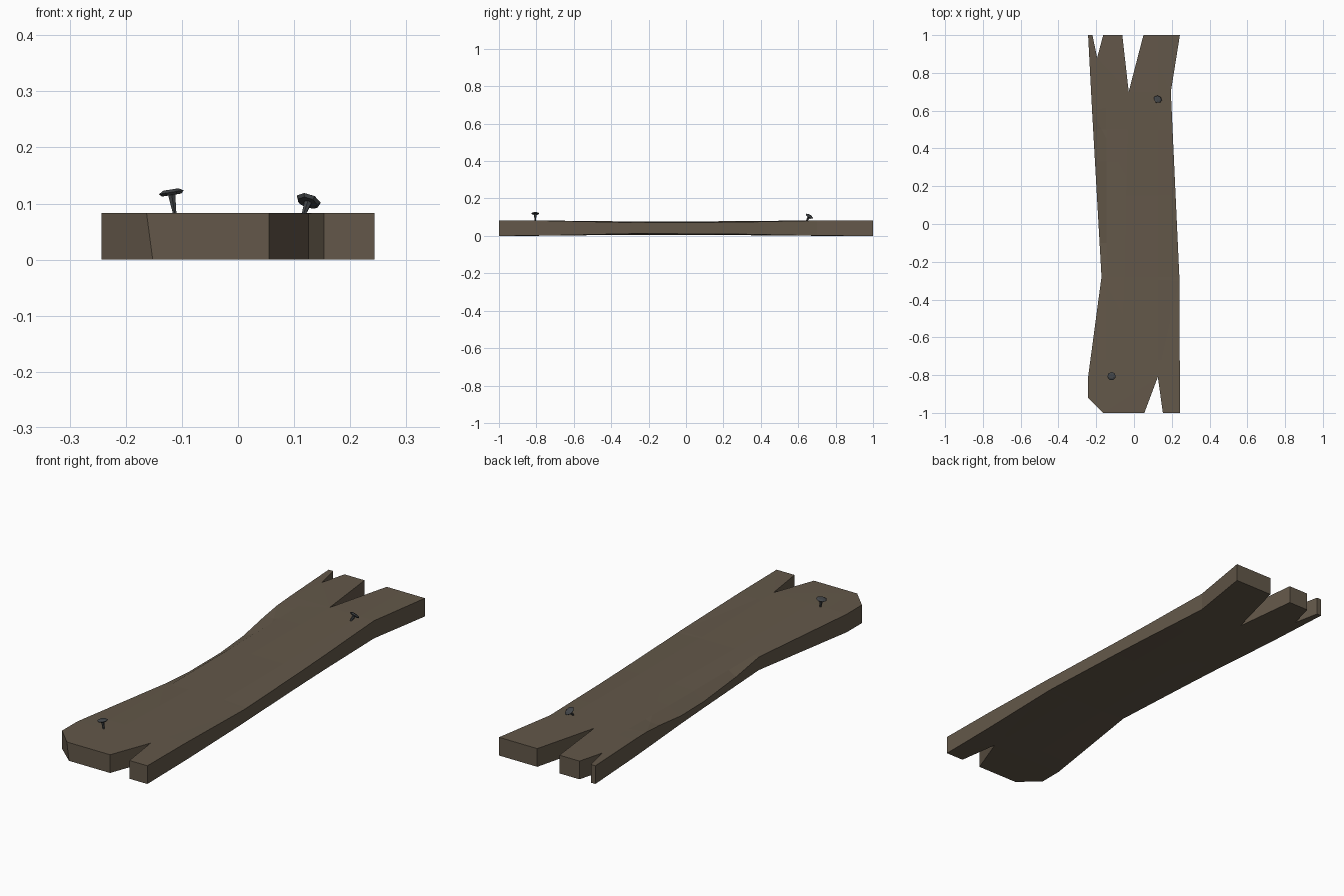
import bpy, bmesh
from mathutils import Vector

if "Cube" in bpy.data.objects:
    bpy.data.objects.remove(bpy.data.objects["Cube"])

T = 0.083  # plank thickness


def material(name, rgb):
    m = bpy.data.materials.new(name)
    m.diffuse_color = (*rgb, 1)
    m.use_nodes = True
    m.node_tree.nodes["Principled BSDF"].inputs["Base Color"].default_value = m.diffuse_color
    return m


def finish(bm, name, mat):
    bmesh.ops.recalc_face_normals(bm, faces=bm.faces[:])
    me = bpy.data.meshes.new(name)
    bm.to_mesh(me)
    bm.free()
    me.materials.append(mat)
    ob = bpy.data.objects.new(name, me)
    bpy.context.collection.objects.link(ob)
    return ob


def ramp(v, pts):
    # piecewise linear interpolation
    for (a, fa), (b, fb) in zip(pts, pts[1:]):
        if a <= v <= b:
            return fa + (fb - fa) * (v - a) / (b - a)
    return 0.0


wood = material("wood", (0.125, 0.097, 0.067))
iron = material("iron", (0.055, 0.06, 0.065))

# Split plank: outline seen from above
outline = [(-0.243, -0.81), (-0.243, -0.92), (-0.163, -1), (0.055, -1),
           (0.126, -0.81), (0.153, -1), (0.243, -1), (0.241, -0.3),
           (0.195, 0.70), (0.243, 1), (0.05, 1), (-0.028, 0.70),
           (-0.062, 1), (-0.163, 1), (-0.195, 0.88), (-0.22, 1),
           (-0.243, 1), (-0.222, 0.6), (-0.172, -0.28)]
bm = bmesh.new()
face = bm.faces.new([bm.verts.new((x, y, 0)) for x, y in outline])
bmesh.ops.triangulate(bm, faces=[face])

# Grain creases along the length, then stations across it
cuts = [((-0.045, 0, 0), (1, -0.022, 0)), ((0.126, 0, 0), (1, 0, 0)),
        ((-0.145, 0, 0), (1, 0, 0))]
cuts += [((0, y, 0), (0, 1, 0)) for y in (-0.72, -0.28, -0.1, 0.15, 0.33, 0.5, 0.7)]
for co, no in cuts:
    bmesh.ops.bisect_plane(bm, geom=bm.verts[:] + bm.edges[:] + bm.faces[:],
                           plane_co=co, plane_no=no, dist=1e-5)
geo = bmesh.ops.extrude_face_region(bm, geom=bm.faces[:])["geom"]
top = {g for g in geo if isinstance(g, bmesh.types.BMVert)}

# Thin the middle, ease the long edges, scoop the worn left edge
for v in bm.verts:
    x, y = v.co.x, v.co.y
    thin = ramp(y, [(-0.85, 0), (-0.28, 0.006), (0.15, 0.005), (0.75, 0)])
    edge = max(0.0, (x - 0.126) / 0.1, (-0.06 - x) / 0.12)
    thin += min(edge, 1) * ramp(y, [(-0.8, 0), (-0.28, 0.006), (0.33, 0.006), (0.8, 0)])
    if v in top:
        dent = min(1, max(0.0, (-0.145 - x) / 0.035))
        v.co.z = T - thin - dent * ramp(y, [(-0.28, 0), (-0.1, 0.02), (0.15, 0.032),
                                            (0.33, 0.028), (0.5, 0.008), (0.6, 0)])
    else:
        v.co.z = thin
        if y < -0.99 and x < -0.15:
            v.co.x += 0.011
finish(bm, "plank", wood)


# Bent nails: tapered shaft and shallow domed head as stacked rings
def nail(name, base, head):
    base, head = Vector(base), Vector(head)
    axis = (head - base).normalized()
    length = (head - base).length
    rot = Vector((0, 0, 1)).rotation_difference(axis)
    bm = bmesh.new()

    def cone(r1, r2, z1, z2, n):
        vs = bmesh.ops.create_cone(bm, cap_ends=True, segments=n, radius1=r1,
                                   radius2=r2, depth=z2 - z1)["verts"]
        bmesh.ops.translate(bm, verts=vs, vec=(0, 0, (z1 + z2) / 2))

    cone(0.002, 0.008, -0.015, length, 6)
    cone(0.018, 0.023, length - 0.006, length - 0.001, 7)
    cone(0.023, 0.014, length - 0.001, length + 0.004, 7)
    for v in bm.verts:
        v.co = rot @ v.co + base
    finish(bm, name, iron)


nail("front_nail", (-0.113, -0.806, T), (-0.119, -0.806, 0.121))
nail("back_nail", (0.117, 0.645, T - 0.002), (0.126, 0.661, 0.106))
